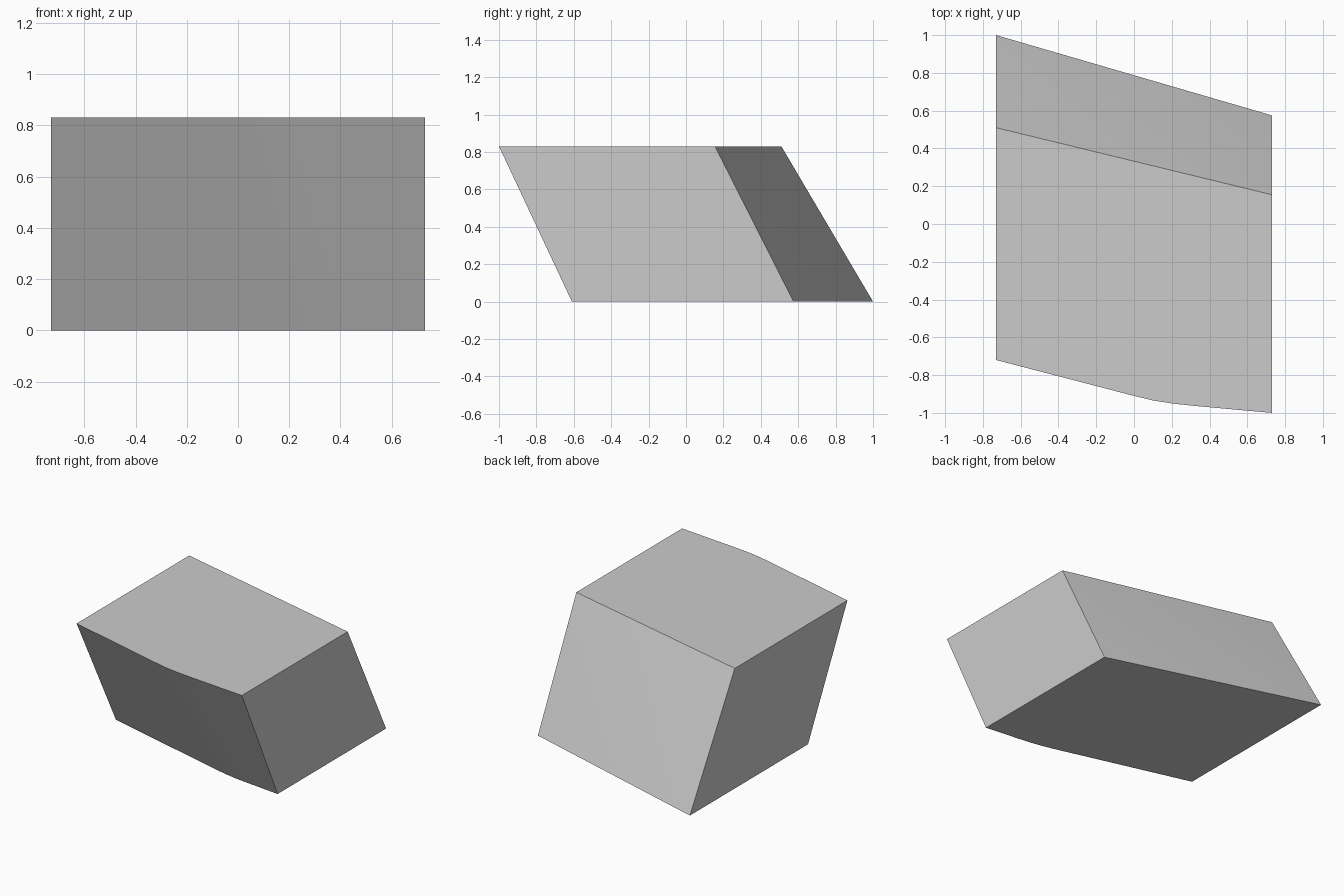
import bpy
import bmesh

cube = bpy.data.objects.get("Cube")
if cube:
    bpy.data.objects.remove(cube, do_unlink=True)

# Plain grey material
grey = bpy.data.materials.new("light grey")
grey.use_nodes = True
color = (0.6, 0.6, 0.6, 1)
grey.diffuse_color = color
grey.node_tree.nodes["Principled BSDF"].inputs["Base Color"].default_value = color

W, H = 0.73, 0.83

# Outlines: softly bent front edge from left to right, then the straight back edge
top = [(-W, -0.72), (0, -0.91), (0.1, -0.934), (0.2, -0.95), (0.32, -0.963), (W, -1),
       (W, 0.155), (-W, 0.51)]
base = [(-W, -0.29), (0.23, -0.54), (0.31, -0.558), (0.39, -0.572), (0.48, -0.583), (W, -0.61),
        (W, 0.575), (-W, 1)]

# Leaning block lofted between the two outlines
bm = bmesh.new()
lower = [bm.verts.new((x, y, 0)) for x, y in base]
upper = [bm.verts.new((x, y, H)) for x, y in top]
bm.faces.new(upper)
bm.faces.new(lower[::-1])
n = len(top)
for i in range(n):
    j = (i + 1) % n
    a, b, c, d = lower[i], lower[j], upper[j], upper[i]
    if i == n - 1 or i == n - 3:      # flat side walls
        bm.faces.new((a, b, c, d))
    else:                             # twisted front and back walls
        bm.faces.new((b, c, d))
        bm.faces.new((a, b, d))

# Fold the back wall from its low right corner to its high left corner
bm.normal_update()
mesh = bpy.data.meshes.new("leaning_block")
back = [f for f in bm.faces if f.normal.y > 0.5]
bmesh.ops.delete(bm, geom=back, context='FACES_ONLY')
bm.faces.new((lower[n - 2], lower[n - 1], upper[n - 2]))
bm.faces.new((lower[n - 1], upper[n - 1], upper[n - 2]))
bmesh.ops.recalc_face_normals(bm, faces=bm.faces[:])
bm.to_mesh(mesh)
bm.free()
mesh.materials.append(grey)

block = bpy.data.objects.new("leaning_block", mesh)
bpy.context.collection.objects.link(block)
bpy.context.view_layer.objects.active = block
block.select_set(True)
bpy.ops.object.shade_smooth_by_angle(angle=0.35)
